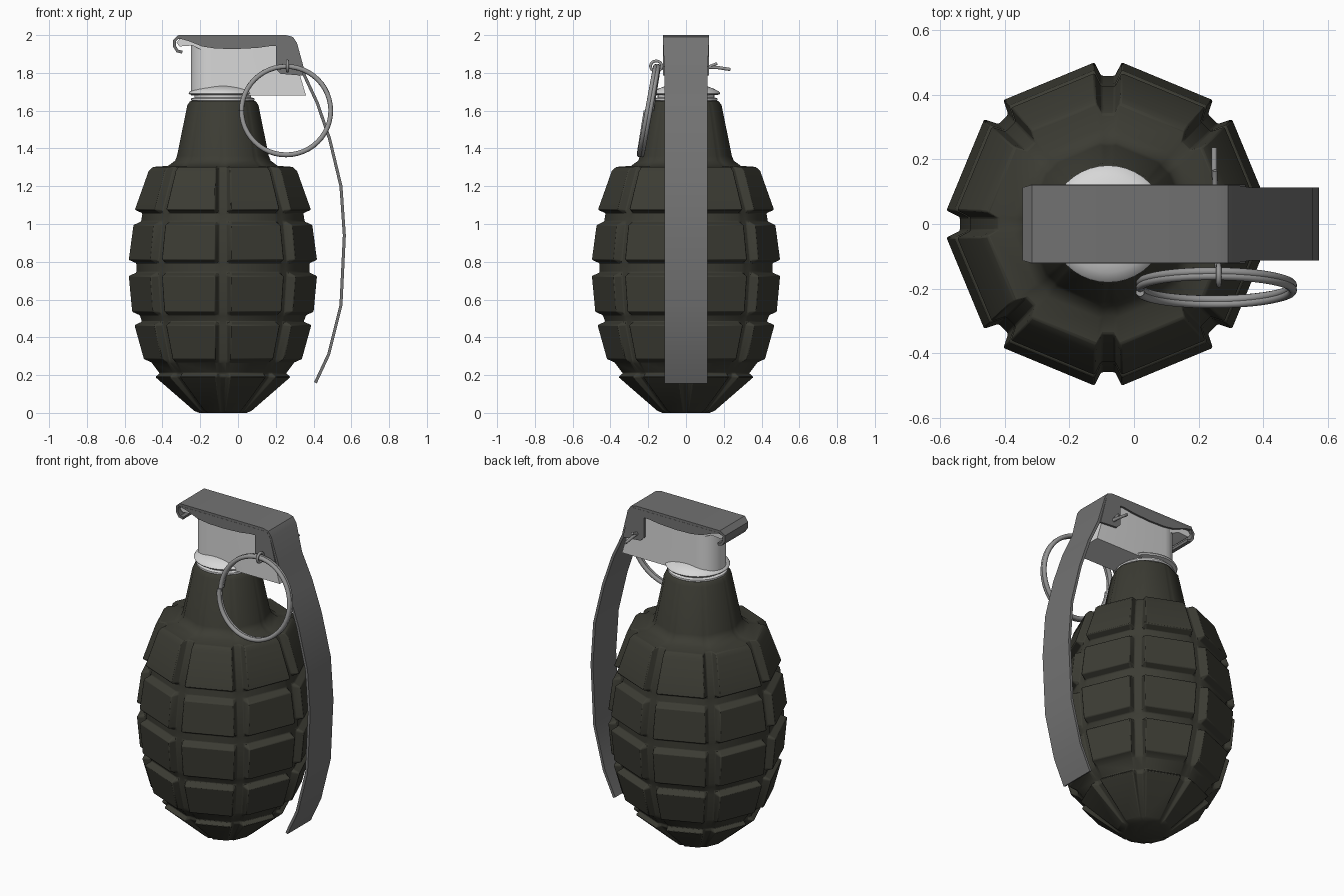
import bpy, bmesh, math
from mathutils import Vector

cube = bpy.data.objects.get("Cube")
if cube:
    bpy.data.objects.remove(cube, do_unlink=True)

AXIS_X = -0.08  # centre line of the body


def material(name, rgb):
    m = bpy.data.materials.new(name)
    m.use_nodes = True
    m.diffuse_color = (*rgb, 1)
    m.node_tree.nodes["Principled BSDF"].inputs["Base Color"].default_value = (*rgb, 1)
    return m


olive = material("dark olive", (0.045, 0.045, 0.034))
lever_grey = material("lever grey", (0.17, 0.17, 0.17))
pale_metal = material("pale metal", (0.68, 0.68, 0.68))
wire_grey = material("wire grey", (0.30, 0.30, 0.30))


def add_object(name, data, mat):
    ob = bpy.data.objects.new(name, data)
    data.materials.append(mat)
    bpy.context.scene.collection.objects.link(ob)
    return ob


def loft(name, rings, mat, angle=35):
    """Join equal closed rings of points and cap both ends."""
    bm = bmesh.new()
    loops = [[bm.verts.new(p) for p in ring] for ring in rings]
    n = len(loops[0])
    for a, b in zip(loops, loops[1:]):
        for i in range(n):
            j = (i + 1) % n
            bm.faces.new((a[i], a[j], b[j], b[i]))
    bm.faces.new(loops[0][::-1])
    bm.faces.new(loops[-1])
    bmesh.ops.recalc_face_normals(bm, faces=bm.faces)
    me = bpy.data.meshes.new(name)
    bm.to_mesh(me)
    bm.free()
    for p in me.polygons:
        p.use_smooth = True
    me.set_sharp_from_angle(angle=math.radians(angle))
    return add_object(name, me, mat)


def prism(name, outline, y0, y1, mat):
    return loft(name, [[(x, y, z) for x, z in outline] for y in (y0, y1)], mat)


def lathe(name, profile, mat, sides=40):
    turn = [math.tau * i / sides for i in range(sides)]
    return loft(name, [[(AXIS_X + r * math.cos(t), r * math.sin(t), z) for t in turn]
                       for z, r in profile], mat)


def tube(name, points, radius, mat, closed=False):
    cu = bpy.data.curves.new(name, "CURVE")
    cu.dimensions = "3D"
    cu.bevel_depth = radius
    cu.bevel_resolution = 3
    cu.use_fill_caps = True
    sp = cu.splines.new("POLY")
    sp.points.add(len(points) - 1)
    for p, co in zip(sp.points, points):
        p.co = (*co, 1)
        p.radius = 1
    sp.use_cyclic_u = closed
    sp.use_smooth = True
    return add_object(name, cu, mat)


# Body: eight-sided rings (height, radius, groove radius) with a notch at each corner
DEPTH = 0.042
rows = [(0, 0.125, 0.12), (0.012, 0.155, 0.145), (0.19, 0.36, 0.325), (0.21, 0.335, 0.325)]
blocks = [(0.285, 0.42, 0.465, 0.47), (0.535, 0.482, 0.725, 0.5),
          (0.81, 0.5, 0.995, 0.475), (1.075, 0.468, 1.28, 0.395)]
for z0, r0, z1, r1 in blocks:
    rows += [(z0 - 0.018, r0 - DEPTH, r0 - DEPTH - 0.003), (z0, r0, r0 - DEPTH),
             (z1, r1, r1 - DEPTH)]
    if z1 < 1.2:
        rows.append((z1 + 0.018, r1 - DEPTH, r1 - DEPTH - 0.003))
rows += [(1.302, 0.372, 0.34), (1.308, 0.29, 0.283), (1.335, 0.253, 0.25),
         (1.36, 0.243, 0.241), (1.63, 0.188, 0.187), (1.652, 0.172, 0.171)]


def body_ring(z, r, notch):
    w = 0.042 * min(1, r / 0.42)
    ring = []
    for k in range(8):
        a = k * math.pi / 4
        out = Vector((math.cos(a), math.sin(a), 0))
        side = Vector((-out.y, out.x, 0))
        for off, rad in ((-w, r), (-w * 0.5, notch), (w * 0.5, notch), (w, r)):
            ring.append(out * rad + side * off + Vector((AXIS_X, 0, z)))
    return ring


body = loft("body", [body_ring(*row) for row in rows], olive, 40)
bevel = body.modifiers.new("soft edges", "BEVEL")
bevel.width = 0.005
bevel.segments = 2
bevel.limit_method = "ANGLE"
bevel.angle_limit = math.radians(38)

# Collar between the neck and the fuse head
lathe("collar", [(1.645, 0.15), (1.655, 0.168), (1.665, 0.168), (1.67, 0.15), (1.682, 0.15),
                 (1.685, 0.176), (1.692, 0.181), (1.70, 0.176), (1.715, 0.15), (1.73, 0.11)],
      pale_metal)


# Fuse head: round at the back end, sloping under the lever at the other
def head_ring(z, right):
    arc = [math.radians(90 + 15 * i) for i in range(13)]
    pts = [(-0.138 + 0.112 * math.cos(t), 0.109 * math.sin(t), z) for t in arc]
    return pts + [(right, -0.109, z), (right, 0.109, z)]


loft("fuse_head", [head_ring(1.68, 0.36), head_ring(1.80, 0.325), head_ring(1.965, 0.28)],
     pale_metal)
prism("hinge_tab", [(-0.31, 1.94), (-0.325, 1.96), (-0.31, 1.98), (-0.15, 1.98),
                    (-0.15, 1.92), (-0.2, 1.925), (-0.24, 1.945)], -0.10, 0.10, pale_metal)

# Lever: a bent strip with a hooked end, running over the head and down the side
path = [(-0.295, 1.91), (-0.32, 1.915), (-0.336, 1.94), (-0.337, 1.97), (-0.315, 1.99),
        (0.255, 1.99), (0.285, 1.982), (0.303, 1.955), (0.35, 1.79), (0.42, 1.64),
        (0.485, 1.45), (0.545, 1.2), (0.563, 0.94), (0.545, 0.57), (0.48, 0.31), (0.41, 0.16)]
pts = [Vector(p) for p in path]
sections = []
for i, p in enumerate(pts):
    before, after = pts[max(i - 1, 0)], pts[min(i + 1, len(pts) - 1)]
    d = (after - before).normalized()
    n = Vector((-d.y, d.x)) * (0.01 if 3 < i < 8 else 0.008)
    half = 0.121 if 3 < i < 8 else 0.113
    a, b = p + n, p - n
    sections.append([(a.x, -half, a.y), (a.x, half, a.y), (b.x, half, b.y), (b.x, -half, b.y)])
loft("lever", sections, lever_grey, 30)

# Side flanges of the lever
flange = [(-0.32, 1.985), (-0.26, 1.968), (-0.19, 1.94), (-0.12, 1.929), (-0.02, 1.926),
          (0.1, 1.932), (0.17, 1.942), (0.2, 1.942), (0.2, 1.82), (0.225, 1.795),
          (0.345, 1.785), (0.303, 1.955), (0.28, 1.985)]
for side, s in (("left", 1), ("right", -1)):
    prism("lever_flange_" + side, flange, s * 0.110, s * 0.122, lever_grey)

# Split pull ring: two tilted turns of wire
steps = 96
ring = []
for i in range(steps + 1):
    t = math.pi + 2 * math.tau * i / steps
    drift = 0.028 * (i / steps - 0.5)
    ring.append((0.255 + 0.236 * math.cos(t), -0.197 + 0.04 * math.sin(t) + drift,
                 1.6 + 0.234 * math.sin(t)))
tube("pull_ring", ring, 0.013, wire_grey)

# Safety pin: front eye, shaft through the head and two splayed ends
eye = [(0.262, -0.158 + 0.03 * math.cos(math.tau * i / 20),
        1.836 + 0.027 * math.sin(math.tau * i / 20)) for i in range(20)]
tube("pin_eye", eye, 0.008, wire_grey, True)
tube("pin_shaft", [(0.258, -0.135, 1.825), (0.25, 0.13, 1.83), (0.248, 0.17, 1.828),
                   (0.248, 0.235, 1.818)], 0.009, wire_grey)
tube("pin_end", [(0.25, 0.1, 1.832), (0.25, 0.13, 1.836), (0.25, 0.165, 1.85)],
     0.008, wire_grey)
